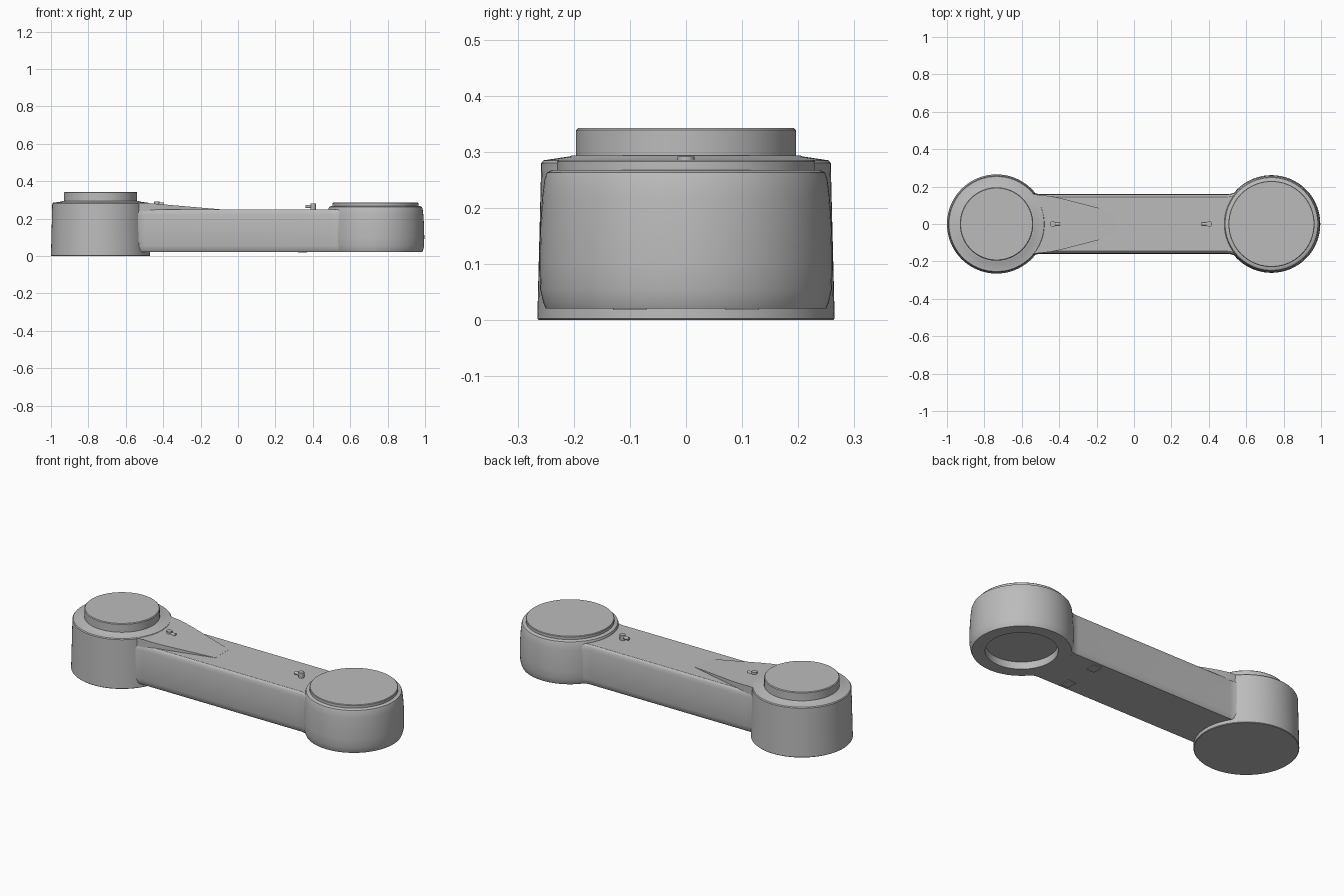
import bpy, bmesh, math
from math import sin, cos, pi
from mathutils import Matrix

cube = bpy.data.objects.get("Cube")
if cube:
    bpy.data.objects.remove(cube)

grey = bpy.data.materials.new("warm grey")
grey.use_nodes = True
colour = (0.5, 0.5, 0.5, 1)
grey.diffuse_color = colour
grey.node_tree.nodes["Principled BSDF"].inputs["Base Color"].default_value = colour

HUB_X = 0.735


def finish(name, bm):
    """Turn a bmesh into a smooth-shaded grey object."""
    bmesh.ops.recalc_face_normals(bm, faces=bm.faces)
    mesh = bpy.data.meshes.new(name)
    bm.to_mesh(mesh)
    bm.free()
    mesh.materials.append(grey)
    ob = bpy.data.objects.new(name, mesh)
    bpy.context.collection.objects.link(ob)
    bpy.ops.object.select_all(action="DESELECT")
    ob.select_set(True)
    bpy.context.view_layer.objects.active = ob
    bpy.ops.object.shade_smooth_by_angle(angle=math.radians(30))
    return ob


def loft(name, rings):
    """Join closed rings of equal length and cap both ends."""
    bm = bmesh.new()
    loops = [[bm.verts.new(p) for p in ring] for ring in rings]
    for a, b in zip(loops, loops[1:]):
        for i in range(len(a)):
            j = (i + 1) % len(a)
            bm.faces.new((a[i], a[j], b[j], b[i]))
    bm.faces.new(loops[0])
    bm.faces.new(loops[-1])
    return finish(name, bm)


def lathe(name, x, profile, n=96):
    """Spin a (radius, height) profile about a vertical axis."""
    return loft(name, [[(x + r * cos(2 * pi * i / n), r * sin(2 * pi * i / n), z)
                        for i in range(n)] for r, z in profile])


# Tall hub with its flange
lathe("base_hub", -HUB_X, [(0.262, 0), (0.265, 0.003), (0.258, 0.28),
                           (0.254, 0.285), (0.207, 0.292), (0.203, 0.294)])
lathe("base_flange", -HUB_X, [(0.196, 0.28), (0.196, 0.339), (0.192, 0.343)])

# Rounded hub with a socket underneath and a lid on top
lathe("tip_hub", HUB_X, [(0.183, 0.062), (0.183, 0.021), (0.25, 0.021), (0.254, 0.03),
                         (0.26, 0.055), (0.261, 0.1), (0.26, 0.16), (0.256, 0.22),
                         (0.252, 0.252), (0.248, 0.263), (0.238, 0.268)])
lathe("tip_lid", HUB_X, [(0.23, 0.26), (0.23, 0.283), (0.227, 0.286)])

# Arm outline: hidden arc inside the hub, then a fillet down to the straight side
HALF, FILLET, REACH = 0.16, 0.115, 0.24
tangent = math.atan2(HALF + FILLET, REACH)
corner = [(HUB_X - 0.2 * cos(tangent * i / 8), 0.2 * sin(tangent * i / 8))
          for i in range(9)]
for i in range(13):
    a = -tangent - (pi / 2 - tangent) * i / 12
    corner.append((HUB_X - REACH + FILLET * cos(a), HALF + FILLET + FILLET * sin(a)))
upper = corner + [(-x, y) for x, y in reversed(corner)]
outline = upper + [(x, -y) for x, y in reversed(upper[1:-1])]
levels = [(0.022, 0.012), (0.03, 0.006), (0.055, 0), (0.15, 0), (0.22, 0.002),
          (0.238, 0.005), (0.246, 0.009), (0.25, 0.015)]
loft("arm", [[(x, y * (1 - inset / HALF), z) for x, y in outline]
             for z, inset in levels])

# Tapered ramp from the tall hub down onto the arm
side = [(-0.56, 0.16), (-0.5, 0.155), (-0.44, 0.148), (-0.38, 0.135), (-0.1, 0.063)]
ramp = side + [(x, -y) for x, y in reversed(side)]


def ramp_height(x):
    t = min(1, max(0, (x + 0.5) / 0.4))
    return 0.285 - 0.0345 * t


loft("arm_ramp", [[(x, y, 0.24) for x, y in ramp],
                  [(x, y, ramp_height(x)) for x, y in ramp]])


# Small elbow connectors on top of the arm
def connector(name, x, z, direction):
    bm = bmesh.new()
    bmesh.ops.create_cone(bm, cap_ends=True, segments=24, radius1=0.015, radius2=0.015,
                          depth=0.045, matrix=Matrix.Translation((x, 0, z - 0.0075)))
    turn = Matrix.Rotation(pi / 2, 4, "Y")
    bmesh.ops.create_cone(bm, cap_ends=True, segments=24, radius1=0.009, radius2=0.009,
                          depth=0.04,
                          matrix=Matrix.Translation((x + 0.02 * direction, 0, z)) @ turn)
    finish(name, bm)


connector("tip_connector", 0.402, 0.265, -1)
connector("base_connector", -0.435, 0.277, 1)

# Thin pads under the arm
for label, s in (("left", 1), ("right", -1)):
    bm = bmesh.new()
    bmesh.ops.create_cube(bm, size=1, matrix=Matrix.Translation((0.345, 0.1 * s, 0.021))
                          @ Matrix.Diagonal((0.05, 0.06, 0.006, 1)))
    finish(label + "_pad", bm)
